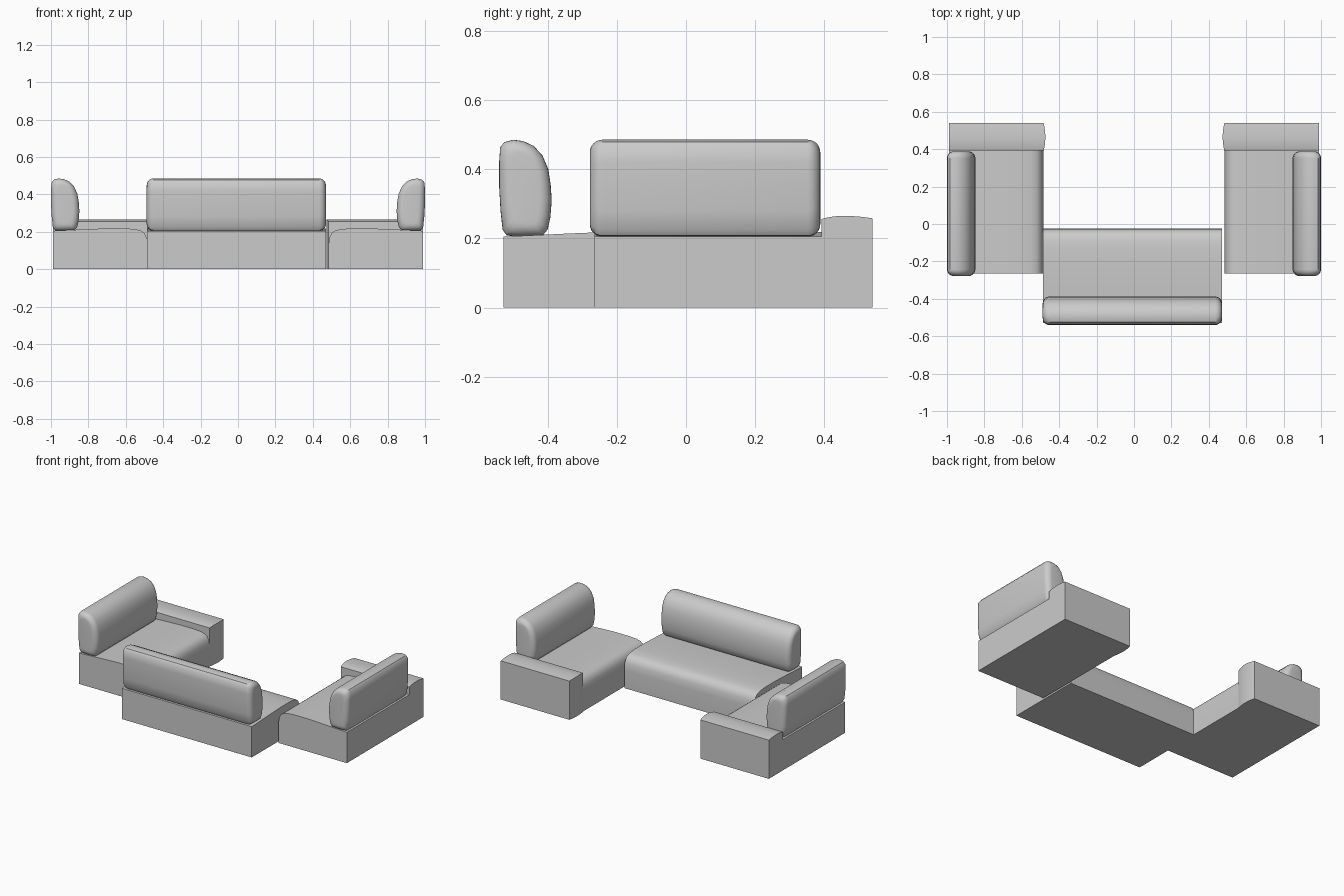
import bpy, bmesh, math

if "Cube" in bpy.data.objects:
    bpy.data.objects.remove(bpy.data.objects["Cube"])

# Profiles: (distance inward from the outer back, height)
SEAT = [(0.012, 0), (0.012, 0.205), (0.10, 0.209), (0.20, 0.214), (0.30, 0.218),
        (0.40, 0.218), (0.45, 0.214), (0.48, 0.207), (0.50, 0.192), (0.512, 0.165),
        (0.517, 0.12), (0.517, 0)]
CUSHION = [(0.022, 0.208), (0.010, 0.225), (0.004, 0.28), (0.0, 0.35), (0.0, 0.42),
           (0.003, 0.463), (0.015, 0.478), (0.040, 0.485), (0.070, 0.481), (0.100, 0.467),
           (0.125, 0.440), (0.142, 0.400), (0.149, 0.355), (0.152, 0.31), (0.148, 0.26),
           (0.140, 0.225), (0.125, 0.207), (0.075, 0.205)]


def loft(name, profile, stations, place, bulge=None):
    """Sweep a profile through (position, inset) stations; place maps (u, t, z) to xyz."""
    us, vs = [p[0] for p in profile], [p[1] for p in profile]
    cu, cv = (min(us) + max(us)) / 2, (min(vs) + max(vs)) / 2
    hu, hv = max(us) - cu, max(vs) - cv
    bm = bmesh.new()
    rings = []
    for k, (t, inset) in enumerate(stations):
        ring = []
        for u, v in profile:
            extra = bulge(u) if bulge and k == len(stations) - 1 else 0
            ring.append(bm.verts.new(place(cu + (u - cu) * (1 - inset / hu), t + extra,
                                           cv + (v - cv) * (1 - inset / hv))))
        rings.append(ring)
    n = len(profile)
    for a, b in zip(rings, rings[1:]):
        for i in range(n):
            j = (i + 1) % n
            bm.faces.new((a[i], a[j], b[j], b[i]))
    # end caps as strips
    for ring in (rings[0], rings[-1]):
        for i in range(n // 2 - 1):
            bm.faces.new((ring[i], ring[i + 1], ring[n - 2 - i], ring[n - 1 - i]))
    bmesh.ops.recalc_face_normals(bm, faces=bm.faces)
    mesh = bpy.data.meshes.new(name)
    bm.to_mesh(mesh)
    bm.free()
    obj = bpy.data.objects.new(name, mesh)
    bpy.context.collection.objects.link(obj)
    bpy.ops.object.select_all(action='DESELECT')
    obj.select_set(True)
    bpy.context.view_layer.objects.active = obj
    bpy.ops.object.shade_smooth_by_angle(angle=math.radians(35))
    return obj


def soft_ends(t0, t1, r=0.036, steps=6):
    """Stations with rounded, slightly plump ends."""
    start = []
    for k in range(steps + 1):
        a = math.pi / 2 * k / steps
        start.append((r * (1 - math.sin(a)), r * (1 - math.cos(a))))
    left = [(t0 + d, i) for d, i in reversed(start)]
    left = sorted(left)
    first = [(t0 + r * (1 - math.cos(math.pi / 2 * k / steps)),
              r * (1 - math.sin(math.pi / 2 * k / steps))) for k in range(steps + 1)]
    last = [(t1 - (t - t0), i) for t, i in reversed(first)]
    return first + last


def middle(u, t, z):
    return (t, -0.54 + u, z)


# Middle section
loft("middle_seat", SEAT, [(-0.487, 0), (0.471, 0)], middle)
loft("middle_back_cushion", CUSHION, soft_ends(-0.488, 0.470), middle)

# Arm: crowned block, profile as (y, z)
N = 10
ys = [0.392 + 0.147 * k / N for k in range(N + 1)]
crown = lambda y: 0.265 - 0.011 * ((y - 0.455) / 0.07) ** 2 * (1.0 if y < 0.455 else 0.45)
ARM = [(y, 0) for y in ys] + [(y, crown(y)) for y in reversed(ys)]
arm_bulge = lambda y: 0.009 * (1 - ((y - 0.4655) / 0.0735) ** 2)

# Two mirrored side sections
for side, s in (("left", -1), ("right", 1)):
    place = lambda u, t, z, s=s: (s * (1 - u), t, z)
    loft(side + "_seat", SEAT, [(-0.265, 0), (0.395, 0)], place)
    loft(side + "_back_cushion", CUSHION, soft_ends(-0.278, 0.388), place)
    loft(side + "_arm", ARM, [(0.012, 0), (0.517, 0)],
         lambda u, t, z, s=s: (s * (1 - t), u, z), arm_bulge)
